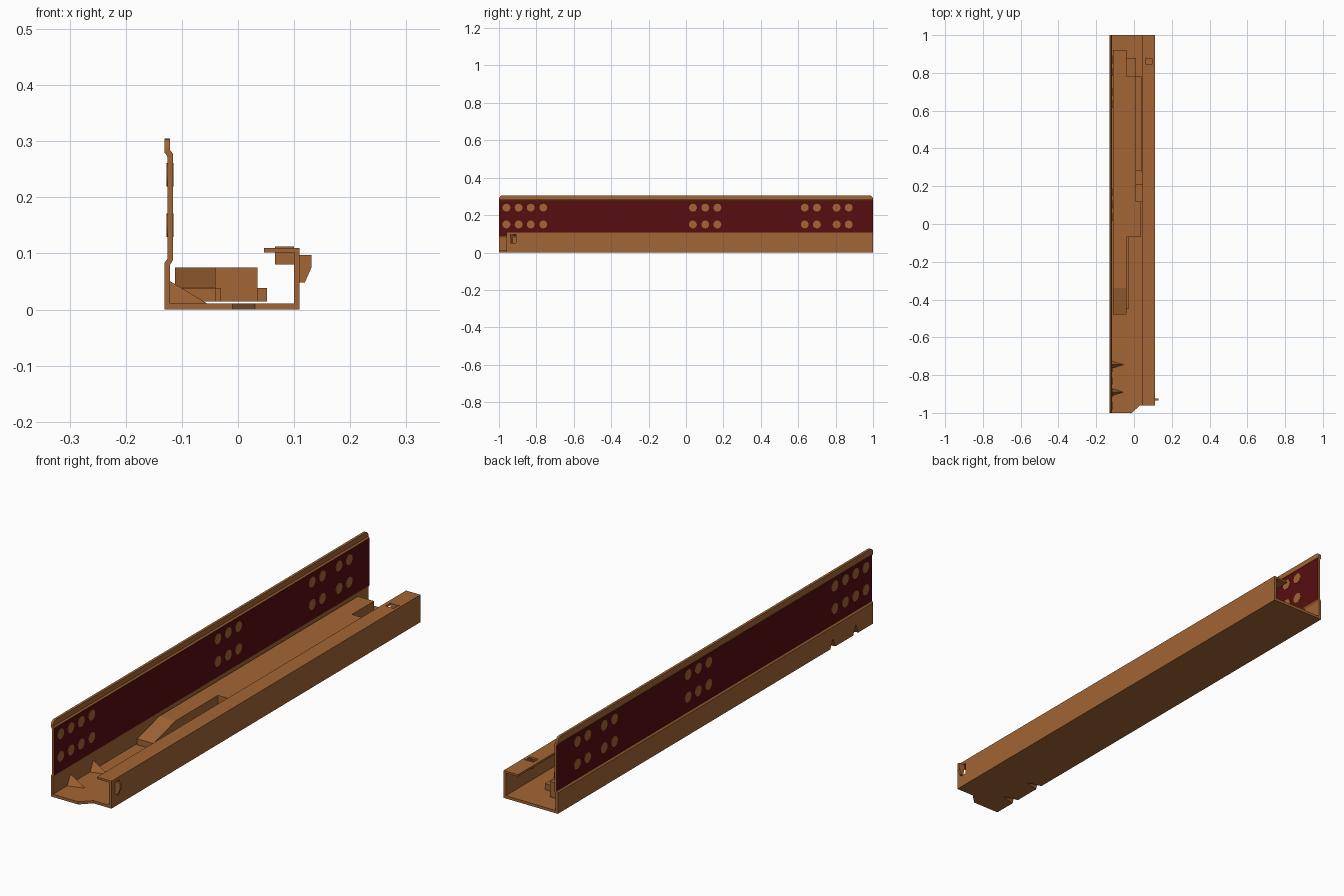
import bpy, bmesh
from mathutils import Matrix, Vector

old = bpy.data.objects.get("Cube")
if old:
    bpy.data.objects.remove(old, do_unlink=True)


def material(name, colour):
    m = bpy.data.materials.new(name)
    m.use_nodes = True
    m.diffuse_color = colour
    m.node_tree.nodes["Principled BSDF"].inputs["Base Color"].default_value = colour
    return m


BROWN = material("warm brown", (0.36, 0.13, 0.035, 1))
RED = material("dark red", (0.095, 0.004, 0.005, 1))


def finish(name, bm, mats=(BROWN,)):
    bmesh.ops.recalc_face_normals(bm, faces=bm.faces)
    mesh = bpy.data.meshes.new(name)
    bm.to_mesh(mesh)
    bm.free()
    for m in mats:
        mesh.materials.append(m)
    ob = bpy.data.objects.new(name, mesh)
    bpy.context.collection.objects.link(ob)
    return ob


def prism(points, start, end, axis):
    """Closed outline extruded along an axis, as a bmesh."""
    bm = bmesh.new()
    place = {"x": lambda a, b: (start, a, b),
             "y": lambda a, b: (a, start, b),
             "z": lambda a, b: (a, b, start)}[axis]
    face = bm.faces.new([bm.verts.new(place(a, b)) for a, b in points])
    ext = bmesh.ops.extrude_face_region(bm, geom=[face])
    step = Vector([end - start if axis == k else 0 for k in "xyz"])
    bmesh.ops.translate(bm, vec=step, verts=[v for v in ext["geom"] if isinstance(v, bmesh.types.BMVert)])
    return bm


def box(name, x, y, z):
    return finish(name, prism([(x[0], y[0]), (x[1], y[0]), (x[1], y[1]), (x[0], y[1])], z[0], z[1], "z"))


def tetra(name, y, dx, dz, half):
    """Corner dimple: a ridge from the wall down to the floor."""
    bm = bmesh.new()
    for p in [(-0.125, y - half, 0.006), (-0.125, y + half, 0.006), (-0.125, y, 0.053), (-0.047, y, 0.006)]:
        bm.verts.new((p[0] + dx, p[1], p[2] + dz))
    bmesh.ops.convex_hull(bm, input=bm.verts)
    return finish(name, bm)


def boolean(target, tool, operation):
    mod = target.modifiers.new(tool.name, "BOOLEAN")
    mod.operation, mod.solver, mod.object = operation, "EXACT", tool
    bpy.context.view_layer.objects.active = target
    bpy.ops.object.modifier_apply(modifier=mod.name)
    bpy.data.objects.remove(tool, do_unlink=True)


# Folded sheet channel: tall stepped wall, floor, flange and lip
profile = [(-0.131, 0), (0.11, 0), (0.11, 0.11), (0.046, 0.11), (0.046, 0.102), (0.1, 0.102),
           (0.1, 0.011), (-0.121, 0.011), (-0.121, 0.08), (-0.116, 0.088), (-0.116, 0.278),
           (-0.121, 0.284), (-0.121, 0.305), (-0.131, 0.305), (-0.131, 0.28), (-0.126, 0.273),
           (-0.126, 0.09), (-0.131, 0.083)]
bm = prism(profile, -1, 1, "y")
top = [e for e in bm.edges if all(v.co.z > 0.3 for v in e.verts)
       and abs(e.verts[0].co.y - e.verts[1].co.y) < 0.01]
bmesh.ops.bevel(bm, geom=top, offset=0.018, segments=4, profile=0.5, affect="EDGES")
bm.normal_update()
for f in bm.faces:
    z = f.calc_center_median().z
    f.material_index = int(abs(f.normal.x) > 0.9 and 0.15 < z < 0.25)
channel = finish("channel", bm, (BROWN, RED))

# Cut the front corner and the two punched slots
corner = prism([(-0.05, -1.04), (0.2, -1.04), (0.2, -0.96), (0.03, -0.96)], -0.1, 0.2, "z")
boolean(channel, finish("corner_cutter", corner), "DIFFERENCE")
boolean(channel, box("lip_slot_cutter", (0.062, 0.098), (0.848, 0.88), (0.095, 0.13)), "DIFFERENCE")
boolean(channel, box("flange_slot_cutter", (0.09, 0.12), (-0.938, -0.91), (0.05, 0.097)), "DIFFERENCE")

# Hollow dimples stiffening the front of the wall
for y in (-0.745, -0.89):
    boolean(channel, tetra("dimple", y, 0, 0, 0.024), "UNION")
    boolean(channel, tetra("dimple_hollow", y, -0.012, -0.012, 0.021), "DIFFERENCE")

# Bent tabs beside the slots
box("lip_tab", (0.066, 0.1), (0.874, 0.88), (0.08, 0.112))
finish("flange_hook", prism([(0.1, 0.097), (0.131, 0.097), (0.131, 0.075), (0.119, 0.048), (0.109, 0.048)],
                            -0.935, -0.925, "y"))

# Round spots showing on both faces of the wall panel
bm = bmesh.new()
for y in (-0.96, -0.895, -0.83, -0.763, 0.037, 0.103, 0.168, 0.635, 0.7, 0.805, 0.87):
    for z in (0.15, 0.24):
        bmesh.ops.create_cone(bm, cap_ends=True, segments=20, radius1=0.021, radius2=0.021, depth=0.0124,
                              matrix=Matrix.Translation((-0.121, y, z)) @ Matrix.Rotation(1.5707963, 4, "Y"))
finish("panel_spots", bm)

# Inner slide mechanism: ramped rail, main body, end step and lower side ledges
ramp = [(-0.48, 0.014), (0.92, 0.014), (0.92, 0.075), (-0.34, 0.075), (-0.48, 0.038)]
finish("ramped_rail", prism(ramp, -0.112, -0.04, "x"))
box("rail_foot", (-0.04, -0.03), (-0.45, -0.07), (0.014, 0.038))
body = [(-0.04, -0.07), (0.035, -0.07), (0.035, 0.12), (0.01, 0.12), (0.01, 0.78), (-0.04, 0.78)]
finish("slide_body", prism(body, 0.014, 0.075, "z"))
box("end_step", (-0.055, 0.01), (0.78, 0.88), (0.014, 0.038))
box("front_ledge", (0.01, 0.052), (0.12, 0.21), (0.014, 0.038))
box("side_ledge", (0.01, 0.04), (0.28, 0.78), (0.014, 0.038))
box("ledge_link", (0.01, 0.052), (0.21, 0.28), (0.014, 0.03))
